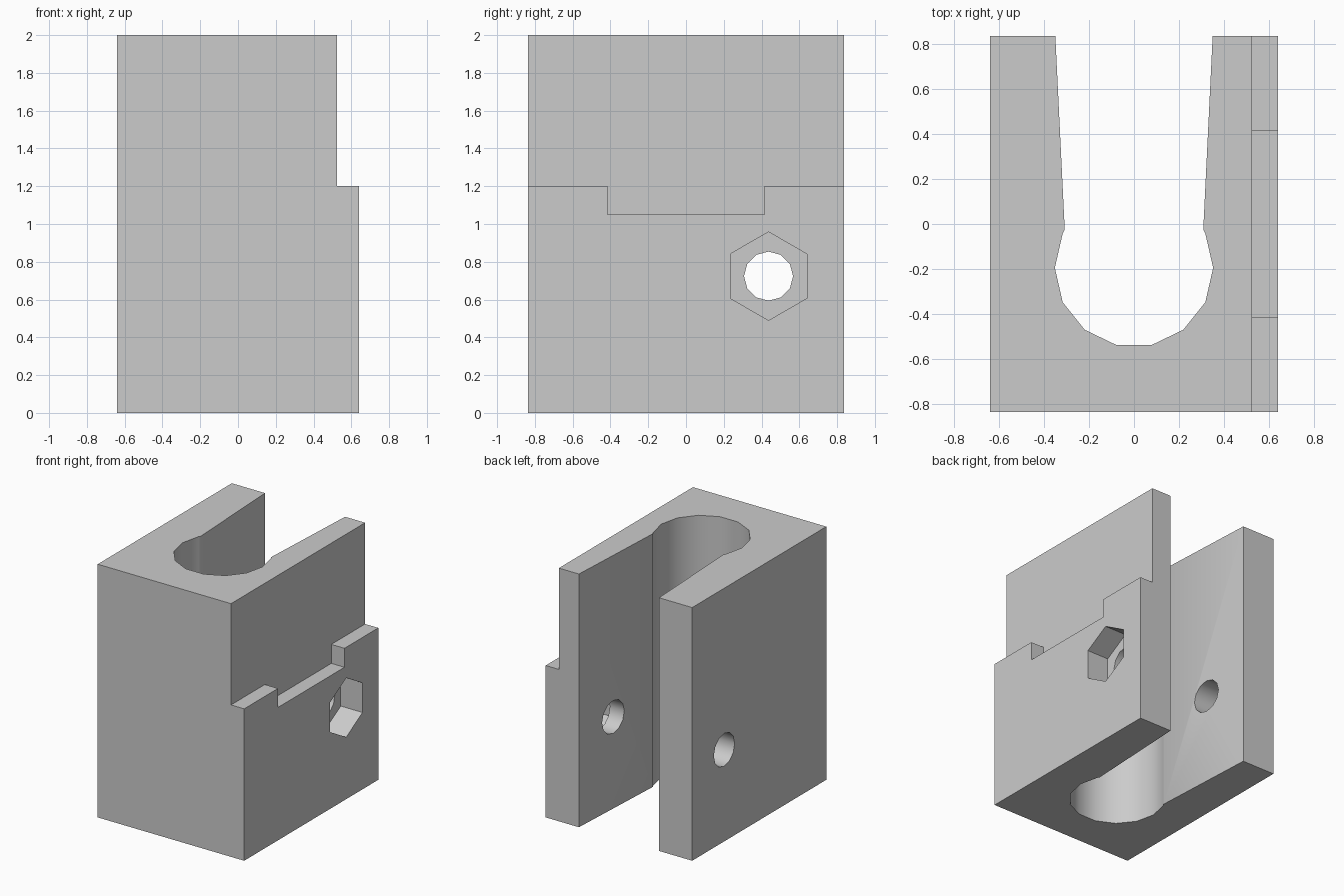
import bpy
import bmesh
from math import cos, sin, radians
from mathutils import Vector

cube = bpy.data.objects.get("Cube")
if cube:
    bpy.data.objects.remove(cube, do_unlink=True)

grey = bpy.data.materials.new("light_grey")
grey.use_nodes = True
grey.diffuse_color = (0.6, 0.6, 0.6, 1)
grey.node_tree.nodes["Principled BSDF"].inputs["Base Color"].default_value = (0.6, 0.6, 0.6, 1)


def prism(name, profile, axis, low, high):
    """Extrude a 2D profile along x (profile is y, z) or z (profile is x, y)."""
    bm = bmesh.new()
    place = (lambda p: (low, *p)) if axis == "x" else (lambda p: (*p, low))
    step = Vector((high - low, 0, 0)) if axis == "x" else Vector((0, 0, high - low))
    face = bm.faces.new([bm.verts.new(place(p)) for p in profile])
    top = bmesh.ops.extrude_face_region(bm, geom=[face])["geom"]
    bmesh.ops.translate(bm, vec=step, verts=[v for v in top if isinstance(v, bmesh.types.BMVert)])
    bmesh.ops.recalc_face_normals(bm, faces=bm.faces)
    mesh = bpy.data.meshes.new(name)
    bm.to_mesh(mesh)
    bm.free()
    mesh.materials.append(grey)
    obj = bpy.data.objects.new(name, mesh)
    bpy.context.collection.objects.link(obj)
    return obj


def polygon(center, radius, sides, start):
    angles = [radians(start + 360 * i / sides) for i in range(sides)]
    return [(center[0] + radius * cos(a), center[1] + radius * sin(a)) for a in angles]


# Main block
block = prism("clamp_block", [(-0.64, -0.837), (0.64, -0.837), (0.64, 0.837), (-0.64, 0.837)], "z", 0, 2)

# Round pocket opening into a slightly flared slot at the back
arc = [(0.352 * cos(radians(a)), -0.195 + 0.352 * sin(radians(a)))
       for a in [180 / 7 * k for k in range(1, -4, -1)]]
half = [(0.353, 0.9), (0.308, -0.025)] + arc
pocket = half + [(-x, y) for x, y in reversed(half)]

# Step on the left side with a lower middle notch
step = [(-0.9, 2.1), (-0.9, 1.2), (-0.415, 1.2), (-0.415, 1.05),
        (0.415, 1.05), (0.415, 1.2), (0.9, 1.2), (0.9, 2.1)]

# Bolt hole and hexagonal nut seat
bolt = (0.437, 0.724)
cutters = [
    prism("pocket_cutter", pocket, "z", -0.1, 2.1),
    prism("step_cutter", step, "x", 0.525, 0.8),
    prism("nut_cutter", polygon(bolt, 0.234, 6, 90), "x", 0.45, 0.8),
    prism("bolt_cutter", polygon(bolt, 0.13, 12, 90), "x", -0.8, 0.8),
]

bpy.ops.object.select_all(action="DESELECT")
block.select_set(True)
bpy.context.view_layer.objects.active = block
for cutter in cutters:
    cutter.hide_render = True
    mod = block.modifiers.new(cutter.name, "BOOLEAN")
    mod.operation = "DIFFERENCE"
    mod.solver = "EXACT"
    mod.object = cutter
    bpy.ops.object.modifier_apply(modifier=mod.name)
    bpy.data.objects.remove(cutter, do_unlink=True)

# Smooth the round walls and keep the corners sharp
bpy.ops.object.shade_smooth_by_angle(angle=radians(35))
